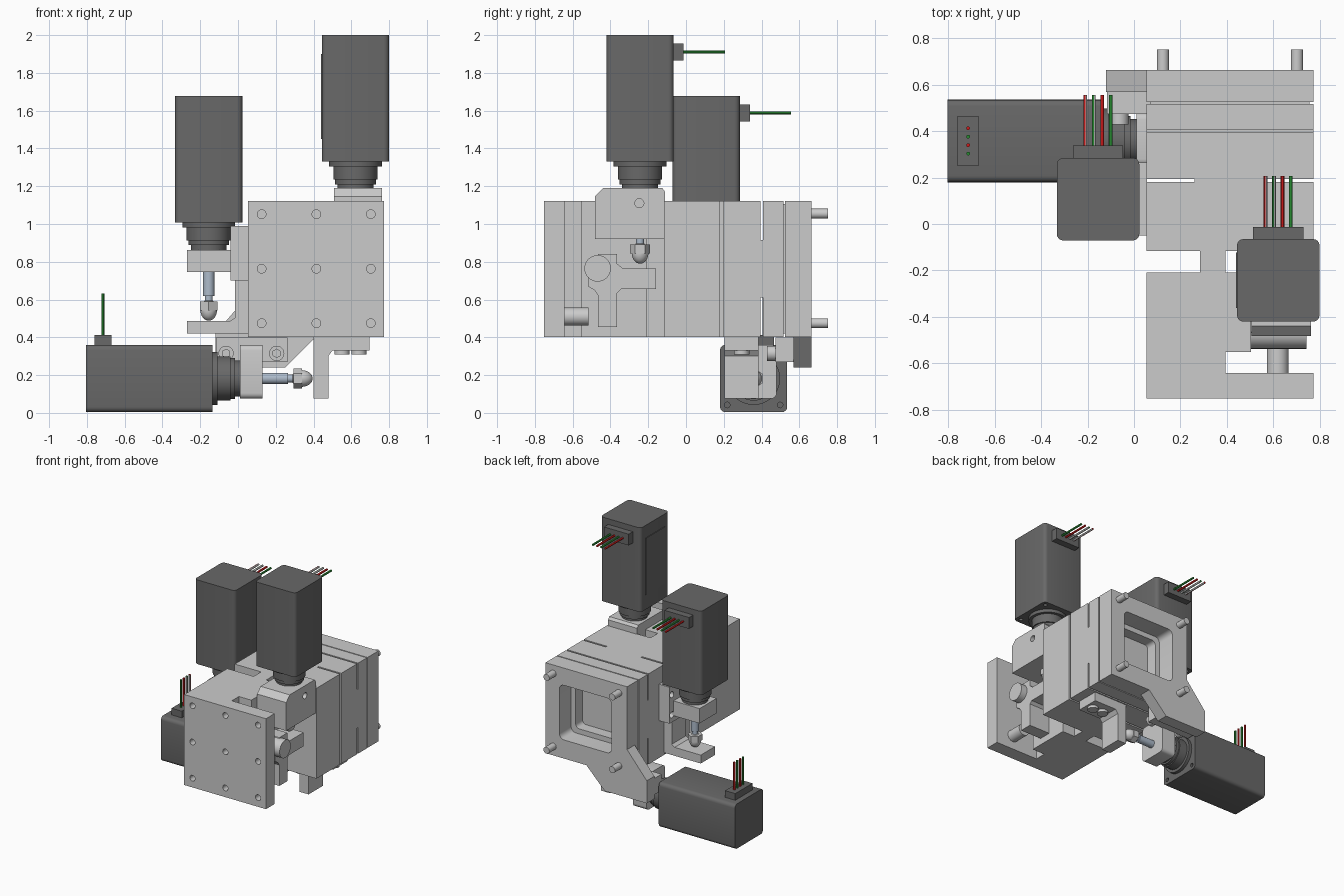
import bpy, bmesh, math
from mathutils import Matrix, Vector

if "Cube" in bpy.data.objects:
    bpy.data.objects.remove(bpy.data.objects["Cube"])

I = Matrix.Identity(4)


def material(name, c):
    m = bpy.data.materials.new(name)
    m.diffuse_color = (*c, 1)
    m.use_nodes = True
    m.node_tree.nodes["Principled BSDF"].inputs["Base Color"].default_value = m.diffuse_color
    return m


DARK = material("dark_housing", (0.14, 0.14, 0.14))
STEEL = material("blue_steel", (0.42, 0.5, 0.6))
RED = material("red_wire", (0.6, 0.01, 0.01))
GREEN = material("green_wire", (0.02, 0.25, 0.03))
WHITE = material("white_wire", (0.8, 0.8, 0.8))


def finish(name, bm, M=I, mat=None):
    bmesh.ops.recalc_face_normals(bm, faces=bm.faces)
    me = bpy.data.meshes.new(name)
    bm.to_mesh(me)
    bm.free()
    me.transform(M)
    ob = bpy.data.objects.new(name, me)
    bpy.context.collection.objects.link(ob)
    if mat:
        me.materials.append(mat)
    return ob


def box(name, x, y, z, M=I, mat=None, bevel=0, axis=2):
    """Box from three ranges; bevel rounds the edges parallel to axis."""
    bm = bmesh.new()
    bmesh.ops.create_cube(bm, size=1)
    for v in bm.verts:
        v.co = Vector([r[0] if c < 0 else r[1] for r, c in zip((x, y, z), v.co)])
    if bevel:
        es = [e for e in bm.edges
              if abs((e.verts[0].co - e.verts[1].co).normalized()[axis]) > 0.9]
        bmesh.ops.bevel(bm, geom=es, offset=bevel, segments=4, profile=0.5, affect='EDGES')
    return finish(name, bm, M, mat)


def cyl(name, p0, p1, r, M=I, mat=None, n=32):
    p0, p1 = Vector(p0), Vector(p1)
    bm = bmesh.new()
    bmesh.ops.create_cone(bm, cap_ends=True, segments=n, radius1=r, radius2=r,
                          depth=(p1 - p0).length)
    R = (p1 - p0).to_track_quat('Z', 'Y').to_matrix().to_4x4()
    return finish(name, bm, M @ Matrix.Translation((p0 + p1) / 2) @ R, mat)


def prism(name, pts, axis, lo, hi):
    """Extrude a profile along x (points are y,z) or y (points are x,z)."""
    bm = bmesh.new()
    vs = [bm.verts.new((lo, a, b) if axis == 'x' else (a, lo, b)) for a, b in pts]
    f = bm.faces.new(vs)
    g = bmesh.ops.extrude_face_region(bm, geom=[f])['geom']
    d = Vector((hi - lo, 0, 0) if axis == 'x' else (0, hi - lo, 0))
    bmesh.ops.translate(bm, vec=d, verts=[v for v in g if isinstance(v, bmesh.types.BMVert)])
    return finish(name, bm)


def cut(ob, cutters):
    for c in cutters:
        m = ob.modifiers.new("cut", 'BOOLEAN')
        m.operation, m.object, m.solver = 'DIFFERENCE', c, 'EXACT'
        bpy.context.view_layer.objects.active = ob
        bpy.ops.object.modifier_apply(modifier=m.name)
    for c in cutters:
        bpy.data.objects.remove(c)


# --- motor unit: local output along -z, connector toward +y
def motor(tag, M, tip, label=False):
    h = 0.178
    body = box(tag + "_motor_body", (-h, h), (-h, h), (0, 0.67), M, DARK, 0.028)
    cut(body, [cyl("cutter", (a, b, -0.01), (a, b, 0.02), 0.015, M, None, 16)
               for a in (-0.14, 0.14) for b in (-0.14, 0.14)])
    for i, (r, a, b) in enumerate(((0.14, 0, -0.026), (0.117, -0.026, -0.095),
                                   (0.108, -0.095, -0.12), (0.095, -0.12, -0.146))):
        cyl(f"{tag}_motor_collar_{i}", (0, 0, a), (0, 0, b), r, M, DARK, 48)
    box(tag + "_connector", (-0.108, 0.108), (h, h + 0.053), (0.535, 0.625), M, DARK)
    if label:
        box(tag + "_side_panel", (-h - 0.005, -h), (-0.12, 0.12), (0.12, 0.57), M, DARK)
    # four wires, two of them striped with white
    for i, (mat, stripe) in enumerate(((RED, 1), (GREEN, 1), (RED, 0), (GREEN, 0))):
        x = -0.055 + i * 0.0365
        w = cyl(f"{tag}_wire_{i}", (x, h + 0.05, 0.58), (x, h + 0.272, 0.58), 0.008, M, mat, 12)
        if stripe:
            w.data.materials.append(WHITE)
            side = M.to_3x3() @ Vector((1, 0, 0))
            for p in w.data.polygons:
                p.material_index = int(p.normal.dot(side) > 0.1)
    # drive screw with hex nut and domed tip
    cyl(tag + "_screw", (0, 0, -0.14), (0, 0, -tip + 0.13), 0.03, M, STEEL)
    cyl(tag + "_screw_neck", (0, 0, -tip + 0.13), (0, 0, -tip + 0.09), 0.021, M, STEEL)
    cyl(tag + "_hex_nut", (0, 0, -tip + 0.102), (0, 0, -tip + 0.055), 0.053, M, None, 6)
    bm = bmesh.new()
    bmesh.ops.create_uvsphere(bm, u_segments=24, v_segments=16, radius=0.044)
    for v in bm.verts:
        v.co.z = v.co.z * 1.3 - tip + 0.057
    finish(tag + "_domed_tip", bm, M)


T = Matrix.Translation
motor("front", T((0.622, -0.243, 1.33)), 0.54, True)
motor("side", T((-0.155, 0.107, 1.008)), 0.517 + 0.003, False)
axes = Matrix(((0, 0, -1, 0), (-1, 0, 0, 0), (0, 1, 0, 0), (0, 0, 0, 1)))
motor("lower", T((-0.135, 0.358, 0.182)) @ axes, 0.53)

# --- front mounting plate with a 3 x 3 grid of holes
X, Z = (0.053, 0.773), (0.402, 1.122)
plate = box("front_plate", X, (-0.752, -0.642), Z)
cut(plate, [cyl("cutter", (x, -0.8, z), (x, -0.69, z), 0.023, n=24)
            for x in (0.125, 0.415, 0.703) for z in (0.475, 0.763, 1.052)])
box("front_block", (0.053, 0.395), (-0.65, -0.21), Z)
box("front_block_step", (0.39, 0.505), (-0.553, -0.21), Z)
box("bridge", (0.285, 0.395), (-0.215, -0.11), Z)

# --- main flexure body with slits and rear window
body = box("main_body", X, (-0.117, 0.517), Z)
cut(body, [box("cutter", (0, 0.26), (0.181, 0.195), (0.3, 1.2)),
           box("cutter", (0.57, 0.9), (0.181, 0.195), (0.3, 1.2)),
           box("cutter", (0, 0.9), (0.394, 0.407), (0.3, 0.61)),
           box("cutter", (0, 0.9), (0.394, 0.407), (0.915, 1.2)),
           box("cutter", (0.23, 0.61), (0.43, 0.6), (0.59, 0.945), bevel=0.03, axis=1)])

# rear plate with the lower motor's arm
rear = box("rear_plate", X, (0.525, 0.665), Z)
ring = box("rear_joint", (0.07, 0.756), (0.51, 0.53), (0.42, 1.105))
arm = prism("rear_arm", [(0.06, 0.63), (-0.12, 0.42), (-0.12, 0.24), (0.25, 0.24),
                         (0.42, 0.41), (0.06, 0.41)], 'y', 0.57, 0.665)
for o in (rear, ring):
    cut(o, [box("cutter", (0.19, 0.65), (0.5, 0.7), (0.55, 0.985), bevel=0.04, axis=1)])
for x in (0.125, 0.703):
    for z in (0.475, 1.055):
        cyl("rear_stud", (x, 0.65, z), (x, 0.752, z), 0.026)

# --- front motor bracket, its target lever, pivot and stop
br = prism("front_motor_bracket", [(-0.483, 0.92), (-0.483, 1.145), (-0.44, 1.19),
                                   (-0.125, 1.19), (-0.11, 1.17), (-0.11, 0.92)],
           'x', 0.507, 0.763)
cut(br, [cyl("cutter", (0.7, -0.247, 1.11), (0.8, -0.247, 1.11), 0.024, n=24)])
prism("front_lever", [(-0.465, 0.455), (-0.365, 0.455), (-0.365, 0.635), (-0.345, 0.655),
                      (-0.16, 0.655), (-0.16, 0.765), (-0.335, 0.765), (-0.365, 0.79),
                      (-0.365, 0.84), (-0.465, 0.84), (-0.52, 0.765), (-0.52, 0.67),
                      (-0.485, 0.65), (-0.465, 0.62)], 'x', 0.5, 0.69)
cyl("front_lever_pivot", (0.5, -0.468, 0.765), (0.743, -0.468, 0.765), 0.07, n=40)
cyl("front_stop_screw", (0.62, -0.65, 0.51), (0.62, -0.515, 0.51), 0.047)

# --- side motor bracket and target
box("side_motor_bracket", (-0.27, -0.03), (0.0, 0.215), (0.745, 0.863))
flange = box("side_bracket_flange", (-0.04, 0.056), (-0.05, 0.265), (0.7, 0.99))
cut(flange, [cyl("cutter", (-0.1, y, z), (0.02, y, z), 0.024, n=24)
             for y in (-0.02, 0.235) for z in (0.76, 0.92)])
prism("side_target", [(-0.27, 0.42), (0.055, 0.42), (0.055, 0.7), (-0.015, 0.7),
                      (-0.015, 0.505), (-0.04, 0.487), (-0.27, 0.487)], 'y', 0.02, 0.2)

# --- lower motor bracket and target
box("lower_motor_bracket", (0.01, 0.13), (0.25, 0.48), (0.075, 0.36), bevel=0.03, axis=0)
box("lower_bracket_flange", (-0.117, 0.262), (0.475, 0.575), (0.27, 0.4))
for x in (-0.063, 0.205):
    s = cyl("lower_bracket_screw", (x, 0.43, 0.315), (x, 0.48, 0.315), 0.04)
    cut(s, [cyl("cutter", (x, 0.4, 0.315), (x, 0.45, 0.315), 0.022, n=6)])
prism("lower_target", [(0.4, 0.405), (0.4, 0.075), (0.478, 0.075), (0.478, 0.3),
                       (0.5, 0.33), (0.695, 0.33), (0.695, 0.405)], 'y', 0.205, 0.385)
for x in (0.55, 0.64):
    cyl("lower_target_screw", (x, 0.295, 0.31), (x, 0.295, 0.34), 0.04)

# smooth round parts while keeping edges sharp
bpy.ops.object.select_all(action='SELECT')
bpy.ops.object.shade_smooth_by_angle(angle=math.radians(30))
